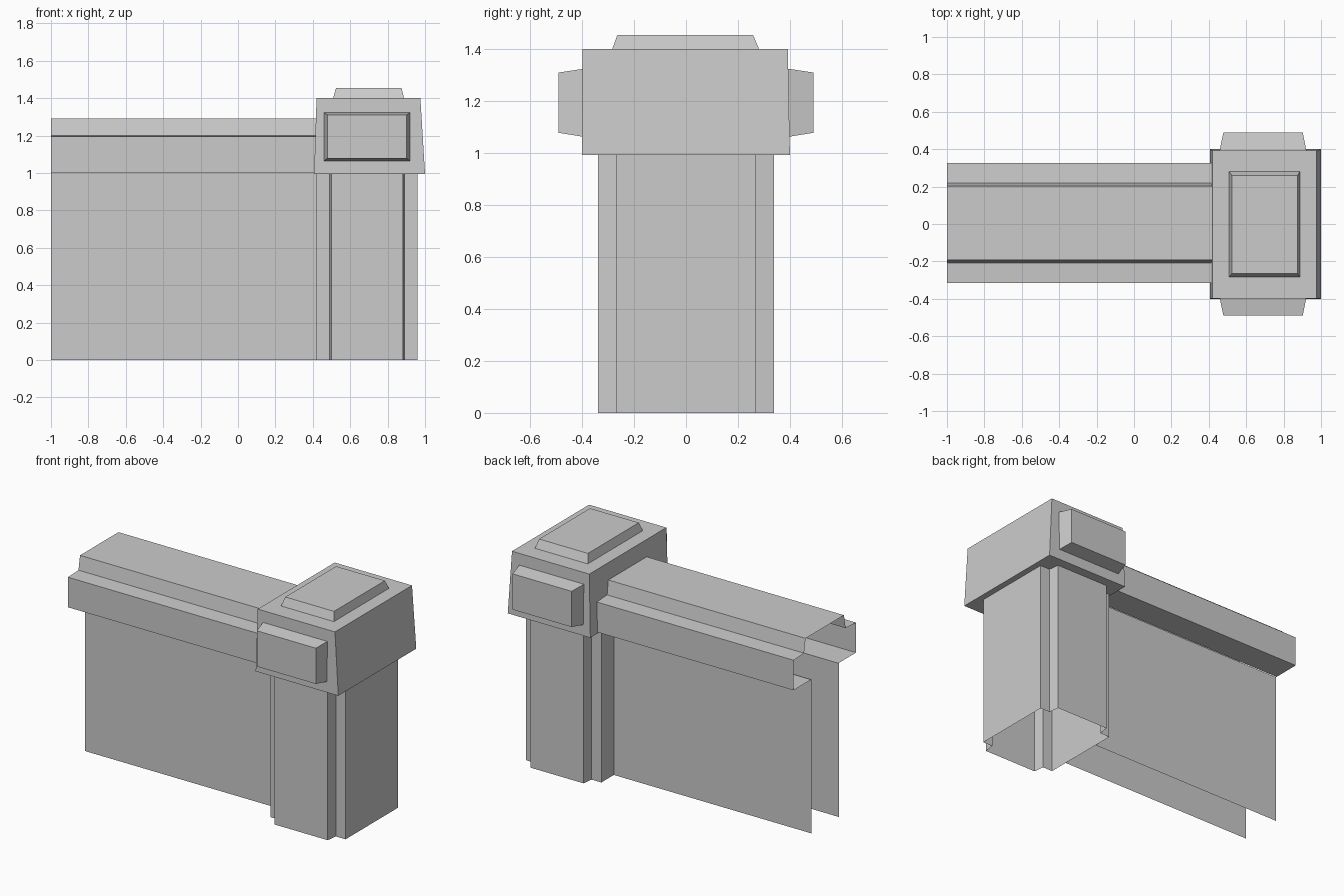
import bpy
import bmesh
from mathutils import Vector

old = bpy.data.objects.get("Cube")
if old:
    bpy.data.objects.remove(old, do_unlink=True)

# One plain stone colour
stone = bpy.data.materials.new("stone_grey")
stone.use_nodes = True
colour = (0.6, 0.6, 0.6, 1)
stone.diffuse_color = colour
stone.node_tree.nodes["Principled BSDF"].inputs["Base Color"].default_value = colour


def finish(name, bm):
    mesh = bpy.data.meshes.new(name)
    bm.to_mesh(mesh)
    bm.free()
    mesh.materials.append(stone)
    obj = bpy.data.objects.new(name, mesh)
    bpy.context.collection.objects.link(obj)
    return obj


def sweep(name, paths, direction, closed=False):
    """Extrude open or closed outlines into an open-ended shell."""
    bm = bmesh.new()
    for path in paths:
        start = [bm.verts.new(p) for p in path]
        end = [bm.verts.new(Vector(p) + Vector(direction)) for p in path]
        for i in range(len(path) if closed else len(path) - 1):
            j = (i + 1) % len(path)
            bm.faces.new((start[i], end[i], end[j], start[j]))
    return finish(name, bm)


def taper(name, base, top, axis, near, far):
    """Tapered block: two rectangles (u0, u1, v0, v1) set apart along an axis."""
    bm = bmesh.new()
    rings = []
    for (u0, u1, v0, v1), depth in ((base, near), (top, far)):
        ring = []
        for u, v in ((u0, v0), (u1, v0), (u1, v1), (u0, v1)):
            co = [u, v]
            co.insert(axis, depth)
            ring.append(bm.verts.new(co))
        rings.append(ring)
    a, b = rings
    bm.faces.new(a)
    bm.faces.new(b)
    for i in range(4):
        j = (i + 1) % 4
        bm.faces.new((a[i], a[j], b[j], b[i]))
    bmesh.ops.recalc_face_normals(bm, faces=bm.faces)
    return finish(name, bm)


# Wall: two thin sides, open at the end and underneath
END, JOIN, HALF = -1.0, 0.42, 0.14
sweep("wall_sides",
      [[(END, -HALF, 0), (END, -HALF, 1)], [(END, HALF, 1), (END, HALF, 0)]],
      (JOIN - END, 0, 0))

# Stepped coping along the wall, hollow at its free end
half = [(HALF, 1.0), (0.32, 1.0), (0.32, 1.195), (0.213, 1.2), (0.197, 1.29)]
coping = [(END, 0.005 - y, z) for y, z in half]
coping += [(END, 0.005 + y, z) for y, z in reversed(half)]
sweep("wall_coping", [coping], (JOIN - END + 0.01, 0, 0))

# Pillar shaft with notched corners, open underneath
MID = 0.69
corner = [(0.191, 0.338), (0.2, 0.268), (0.27, 0.268)]
outline = []
for sx, sy in ((1, 1), (1, -1), (-1, -1), (-1, 1)):
    points = corner if sx == sy else corner[::-1]
    outline += [(MID + sx * x, sy * y, 0) for x, y in points]
sweep("pillar_shaft", [outline], (0, 0, 1), closed=True)

# Pillar cap
taper("pillar_cap", (0.407, 1.0, -0.4, 0.4), (0.42, 0.975, -0.398, 0.392),
      2, 0.993, 1.4)

# Raised panels on the front, back and top of the cap
for name, side in (("front_panel", -1), ("back_panel", 1)):
    taper(name, (0.457, 0.922, 1.062, 1.325), (0.478, 0.902, 1.078, 1.31),
          1, side * 0.39, side * 0.49)
taper("top_panel", (0.508, 0.888, -0.285, 0.282), (0.524, 0.874, -0.264, 0.258),
      2, 1.398, 1.455)
